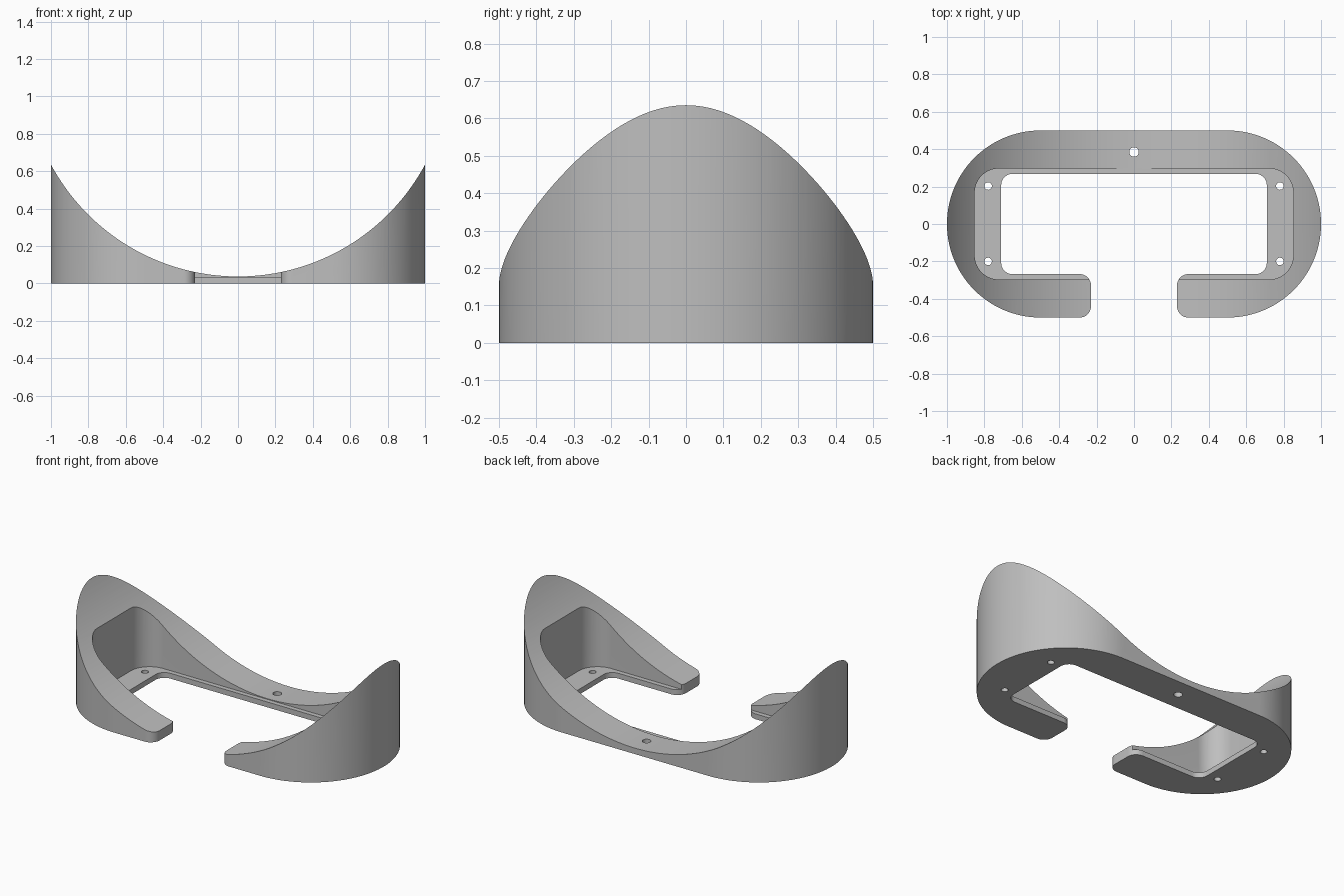
import bpy, bmesh, math
from mathutils import Vector

old = bpy.data.objects.get("Cube")
if old:
    bpy.data.objects.remove(old)

grey = bpy.data.materials.new("plain grey")
grey.use_nodes = True
grey.diffuse_color = (0.52, 0.52, 0.52, 1)
grey.node_tree.nodes["Principled BSDF"].inputs["Base Color"].default_value = grey.diffuse_color


def rounded(corners, steps):
    """Outline of a right-angled polygon with a radius at each (x, y, radius)."""
    pts = []
    for i, (x, y, r) in enumerate(corners):
        p = Vector((x, y))
        a = (Vector(corners[i - 1][:2]) - p).normalized()
        b = (Vector(corners[(i + 1) % len(corners)][:2]) - p).normalized()
        n = steps * 3 if r > 0.3 else steps
        for k in range(n + 1):
            t = math.pi / 2 * k / n
            q = p + r * (a + b) - r * (math.cos(t) * b + math.sin(t) * a)
            if not pts or (q - pts[-1]).length > 1e-5:
                pts.append(q)
    return pts


def prism(name, outline, z0, z1):
    bm = bmesh.new()
    face = bm.faces.new([bm.verts.new((p.x, p.y, z0)) for p in outline])
    top = bmesh.ops.extrude_face_region(bm, geom=[face])["geom"]
    bmesh.ops.translate(bm, vec=(0, 0, z1 - z0),
                        verts=[v for v in top if isinstance(v, bmesh.types.BMVert)])
    bmesh.ops.recalc_face_normals(bm, faces=bm.faces)
    mesh = bpy.data.meshes.new(name)
    bm.to_mesh(mesh)
    bm.free()
    ob = bpy.data.objects.new(name, mesh)
    mesh.materials.append(grey)
    bpy.context.collection.objects.link(ob)
    return ob


def cylinder(name, loc, radius, depth, sides, rot=(0, 0, 0)):
    bpy.ops.mesh.primitive_cylinder_add(vertices=sides, radius=radius, depth=depth,
                                        location=loc, rotation=rot)
    ob = bpy.context.object
    ob.name = name
    ob.data.materials.append(grey)
    return ob


# C-shaped body with round ends and an open front
R = 0.06
half = [(0.23, -0.5, R), (1, -0.5, 0.5), (1, 0.5, 0.5)]
inner = [(0.71, 0.268, R), (0.71, -0.268, R), (0.23, -0.268, R)]
mirror = lambda side: [(-x, y, r) for x, y, r in reversed(side)]
body = prism("cradle_body", rounded(half + mirror(half) + mirror(inner) + inner, 12), 0, 0.75)

# Large trough that sweeps the top down to the middle
low, high = 0.037, 0.635
rise = high - low
radius = (1 + rise ** 2) / (2 * rise)
cutters = [cylinder("trough_cutter", (0, 0, low + radius), radius, 3, 256, (math.pi / 2, 0, 0))]

# Recess that leaves a thin ledge round the opening
w, d, r = 0.852, 0.297, 0.13
cutters.append(prism("recess_cutter", rounded(
    [(w, -d, r), (w, d, r), (-w, d, r), (-w, -d, r)], 16), 0.033, 1))

# Screw holes
cutters.append(cylinder("back_hole_cutter", (0, 0.385, 0), 0.025, 0.5, 32))
for x in (-0.78, 0.78):
    for y in (-0.2, 0.203):
        cutters.append(cylinder("ledge_hole_cutter", (x, y, 0), 0.02, 0.5, 32))

# Cut the body, then drop the cutters
bpy.ops.object.select_all(action='DESELECT')
bpy.context.view_layer.objects.active = body
body.select_set(True)
for c in cutters:
    m = body.modifiers.new("cut", 'BOOLEAN')
    m.operation, m.solver, m.object = 'DIFFERENCE', 'EXACT', c
    bpy.ops.object.modifier_apply(modifier=m.name)
for c in cutters:
    bpy.data.objects.remove(c)
bpy.ops.object.shade_smooth_by_angle(angle=math.radians(25))
